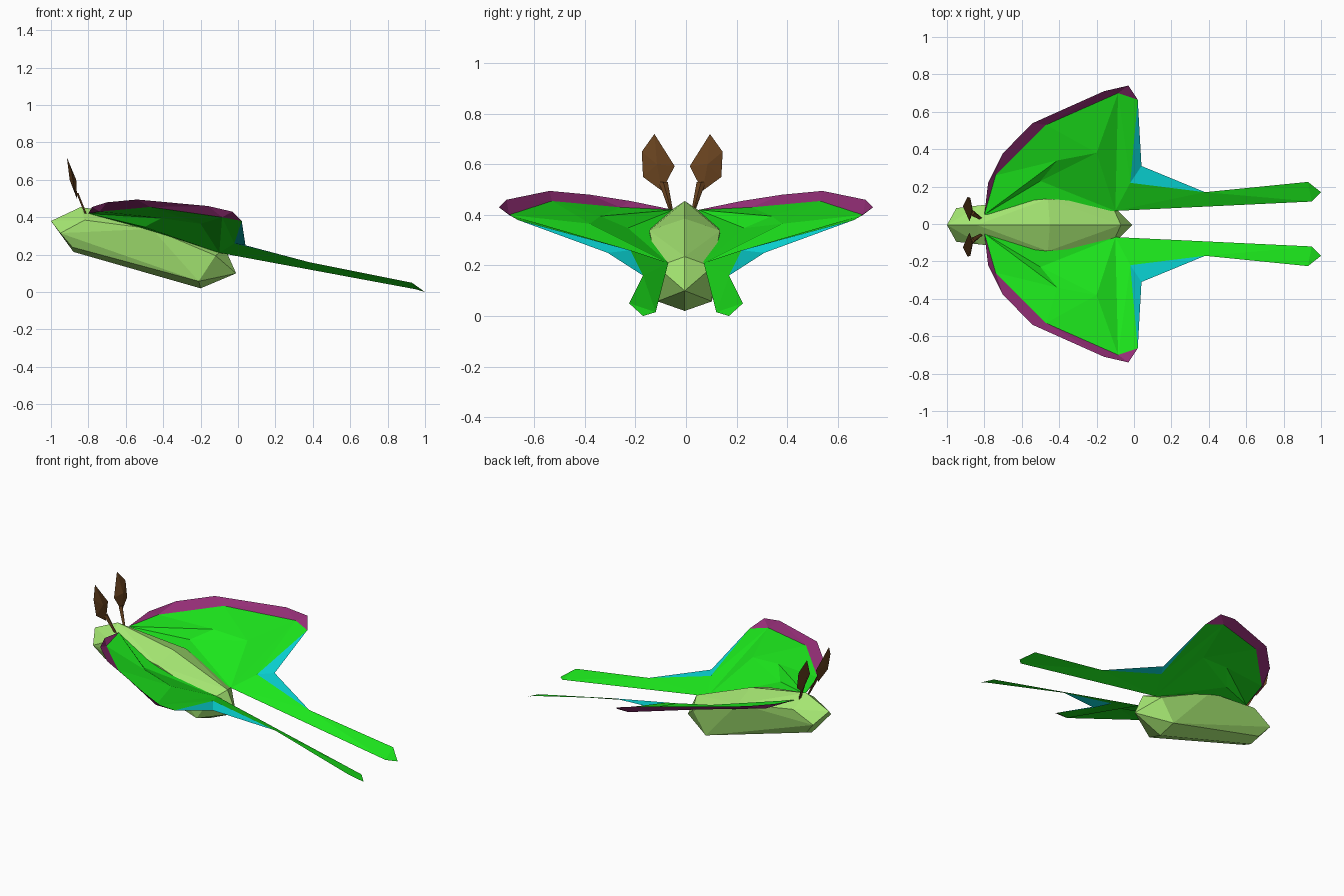
import bpy
import bmesh

cube = bpy.data.objects.get("Cube")
if cube:
    bpy.data.objects.remove(cube, do_unlink=True)


def make_material(name, red, green, blue):
    mat = bpy.data.materials.new(name)
    mat.use_nodes = True
    colour = (red, green, blue, 1)
    mat.diffuse_color = colour
    mat.node_tree.nodes["Principled BSDF"].inputs["Base Color"].default_value = colour
    return mat


leaf_green = make_material("leaf green", .012, .81, .012)
pale_green = make_material("pale green", .38, .8, .17)
plum = make_material("plum", .3, .028, .185)
turquoise = make_material("turquoise", .003, .72, .72)
brown = make_material("brown", .13, .052, .013)


def add_object(name, bm, material, centre_y=0, mirror=True):
    mesh = bpy.data.meshes.new(name)
    bm.to_mesh(mesh)
    bm.free()
    mesh.materials.append(material)
    obj = bpy.data.objects.new(name, mesh)
    obj.location.y = centre_y
    bpy.context.collection.objects.link(obj)
    if mirror:
        modifier = obj.modifiers.new("other side", "MIRROR")
        modifier.use_axis = (False, True, False)
        modifier.use_mirror_merge = False
    return obj


def add_sheet(name, material, points, faces):
    """Thin faceted sheet; each face is a string of point names."""
    bm = bmesh.new()
    verts = {}
    for face in faces:
        for key in face.split():
            if key not in verts:
                verts[key] = bm.verts.new(points[key])
        bm.faces.new([verts[key] for key in face.split()])
    return add_object(name, bm, material)


def add_hull(name, material, points, centre_y, mirror):
    bm = bmesh.new()
    for point in points:
        bm.verts.new(point)
    bmesh.ops.convex_hull(bm, input=bm.verts[:])
    loose = [v for v in bm.verts if not v.link_faces]
    bmesh.ops.delete(bm, geom=loose, context="VERTS")
    bmesh.ops.recalc_face_normals(bm, faces=bm.faces[:])
    return add_object(name, bm, material, centre_y, mirror)


# Body: ridged, tapering hull
ridge = [(-1, 0, .38), (-.84, 0, .455), (-.45, 0, .385), (-.07, 0, .235),
         (-.01, 0, .1), (-.2, 0, .02), (-.88, 0, .215)]
flank = [(-.95, .09, .315), (-.82, .105, .385), (-.46, .14, .338), (-.12, .11, .195),
         (-.21, .108, .058), (-.885, .065, .24)]
body_points = ridge + flank + [(x, -y, z) for x, y, z in flank]
add_hull("body", pale_green, body_points, -.005, False)

# Points shared by the wing sheets, for one side
wing_points = {
    "root_front": (-.8, .05, .42),
    "root_back": (-.1, .07, .21),
    "lead_near": (-.74, .26, .43),
    "lead_mid": (-.47, .53, .455),
    "lead_far": (-.085, .7, .4),
    "fold_low": (-.5, .23, .348),
    "fold_high": (-.41, .34, .395),
    "fold_end": (-.2, .38, .365),
    "rim_a": (-.78, .22, .455),
    "rim_b": (-.7, .38, .48),
    "rim_c": (-.54, .54, .495),
    "rim_d": (-.16, .71, .46),
    "rim_e": (-.03, .74, .43),
    "corner": (.02, .665, .38),
    "notch": (-.02, .22, .26),
    "hind_tip": (.04, .31, .25),
    "tail_mid": (.38, .17, .16),
    "tail_inner": (.95, .12, .015),
    "tail_tip": (1, .17, 0),
    "tail_outer": (.93, .225, .05),
}

add_sheet("wings", leaf_green, wing_points, [
    "root_front fold_high lead_near",
    "lead_near fold_high lead_mid",
    "fold_high fold_end lead_mid",
    "lead_mid fold_end lead_far",
    "root_front fold_low fold_high",
    "fold_low fold_end fold_high",
    "root_front root_back fold_low",
    "root_back fold_end fold_low",
    "root_back lead_far fold_end",
    "root_back notch lead_far",
    "notch corner lead_far",
])

add_sheet("wing_leading_edges", plum, wing_points, [
    "root_front lead_near rim_a",
    "lead_near rim_b rim_a",
    "lead_near lead_mid rim_b",
    "lead_mid rim_c rim_b",
    "lead_mid rim_d rim_c",
    "lead_mid lead_far rim_d",
    "lead_far rim_e rim_d",
    "lead_far corner rim_e",
])

add_sheet("hind_wings", turquoise, wing_points, [
    "notch hind_tip corner",
    "notch tail_mid hind_tip",
])

add_sheet("tails", leaf_green, wing_points, [
    "root_back tail_mid notch",
    "root_back tail_inner tail_mid",
    "tail_inner tail_outer tail_mid",
    "tail_inner tail_tip tail_outer",
])

# Antennae: tapering stalks with leaf-shaped ends
stalk = [(-.82 + dx, .045 + dy, .42) for dx, dy in ((0, .008), (0, -.008), (.01, 0))]
stalk += [(-.865 + dx, .075 + dy, .53) for dx, dy in ((0, .018), (0, -.018), (.012, 0))]
add_hull("antenna_stalks", brown, stalk, -.015, True)

blade = [(-.86, .08, .495), (-.875, .155, .55), (-.89, .16, .65), (-.915, .11, .72),
         (-.88, .03, .593), (-.865, .1, .6), (-.9, .09, .6)]
add_hull("antenna_blades", brown, blade, -.015, True)
